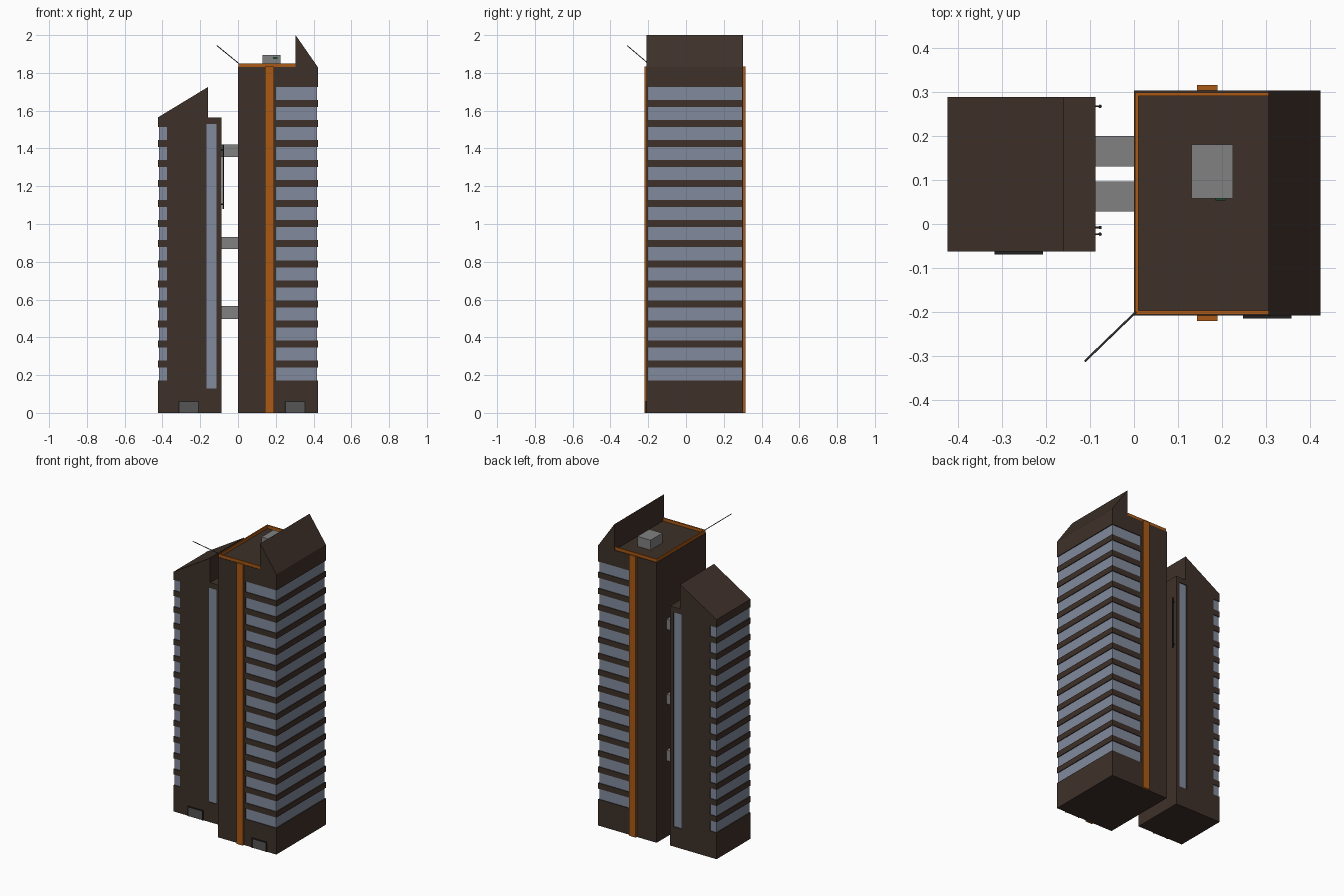
import bpy, bmesh
from mathutils import Vector

if "Cube" in bpy.data.objects:
    bpy.data.objects.remove(bpy.data.objects["Cube"])


def material(name, r, g, b):
    m = bpy.data.materials.new(name)
    m.diffuse_color = (r, g, b, 1)
    m.use_nodes = True
    m.node_tree.nodes["Principled BSDF"].inputs["Base Color"].default_value = m.diffuse_color
    return m


BROWN = material("brown_cladding", 0.048, 0.030, 0.022)
GLASS = material("window_glass", 0.22, 0.26, 0.34)
ORANGE = material("orange_trim", 0.40, 0.10, 0.008)
GREY = material("grey_metal", 0.22, 0.22, 0.22)
DARK = material("dark_metal", 0.015, 0.015, 0.015)
PANEL = material("door_panel", 0.09, 0.09, 0.09)
GREEN = material("dark_green", 0.01, 0.06, 0.03)


def finish(bm, name, mat):
    bmesh.ops.recalc_face_normals(bm, faces=bm.faces)
    me = bpy.data.meshes.new(name)
    bm.to_mesh(me)
    bm.free()
    ob = bpy.data.objects.new(name, me)
    bpy.context.collection.objects.link(ob)
    if mat:
        me.materials.append(mat)
    return ob


def add_prism(bm, pts, axis, lo, hi):
    """Extrude a 2D outline along y (points are x,z) or z (points are x,y)."""
    place = (lambda p: (p[0], lo, p[1])) if axis == 'y' else (lambda p: (p[0], p[1], lo))
    f = bm.faces.new([bm.verts.new(place(p)) for p in pts])
    ext = bmesh.ops.extrude_face_region(bm, geom=[f])
    d = Vector((0, hi - lo, 0)) if axis == 'y' else Vector((0, 0, hi - lo))
    bmesh.ops.translate(bm, vec=d, verts=[v for v in ext['geom'] if isinstance(v, bmesh.types.BMVert)])


def add_box(bm, x0, x1, y0, y1, z0, z1):
    add_prism(bm, [(x0, y0), (x1, y0), (x1, y1), (x0, y1)], 'z', z0, z1)


def boxes(name, mat, *dims):
    bm = bmesh.new()
    for d in dims:
        add_box(bm, *d)
    return finish(bm, name, mat)


def rod(name, mat, a, b, r, sides=8):
    a, b = Vector(a), Vector(b)
    bm = bmesh.new()
    bmesh.ops.create_cone(bm, cap_ends=True, segments=sides, radius1=r, radius2=r, depth=(b - a).length)
    rot = (b - a).to_track_quat('Z', 'Y')
    for v in bm.verts:
        v.co = rot @ v.co + (a + b) / 2
    return finish(bm, name, mat)


def u_bands(name, mat, x_in, x_edge, y0, y1, outer, inner, count):
    """Wrap-around bands on three sides; outer/inner are offsets from the wall."""
    s = 1 if x_edge > x_in else -1
    pts = [(x_in, y0 - outer), (x_edge + s * outer, y0 - outer), (x_edge + s * outer, y1 + outer),
           (x_in, y1 + outer), (x_in, y1 + inner), (x_edge + s * inner, y1 + inner),
           (x_edge + s * inner, y0 - inner), (x_in, y0 - inner)]
    bm = bmesh.new()
    for i in range(count):
        z = 0.172 + i * 0.106
        add_prism(bm, pts, 'z', z, z + 0.069)
    return finish(bm, name, mat)


def cut(body, cutter):
    mod = body.modifiers.new("recess", 'BOOLEAN')
    mod.operation, mod.solver, mod.object = 'DIFFERENCE', 'EXACT', cutter
    cutter.hide_render = True
    cutter.hide_viewport = True


def tower(name, outline, y0, y1, x_in, x_edge, count):
    bm = bmesh.new()
    add_prism(bm, outline, 'y', y0, y1)
    body = finish(bm, name, BROWN)
    cut(body, u_bands(name + "_band_cutter", None, x_in, x_edge, y0, y1, 0.05, -0.006, count))
    u_bands(name + "_windows", GLASS, x_in, x_edge, y0, y1, -0.005, -0.008, count)
    return body


# Tall tower with a wedge crest on its right side
RY0, RY1 = -0.208, 0.303
tower("tall_tower", [(0, 0), (0.423, 0), (0.423, 1.83), (0.305, 2), (0.305, 1.83), (0, 1.83)],
      RY0, RY1, 0.2, 0.423, 15)

# Short tower with a sloped crest on its left side
LY0, LY1 = -0.062, 0.288
short = tower("short_tower", [(-0.423, 0), (-0.087, 0), (-0.087, 1.565), (-0.159, 1.565),
                              (-0.159, 1.725), (-0.423, 1.565)], LY0, LY1, -0.375, -0.423, 13)

# Tall slot windows, front and back of the short tower
cut(short, boxes("slot_cutter", None,
                 (-0.168, -0.113, LY0 - 0.05, LY0 + 0.006, 0.13, 1.53),
                 (-0.168, -0.113, LY1 - 0.006, LY1 + 0.05, 0.13, 1.53)))
boxes("slot_windows", GLASS,
      (-0.168, -0.113, LY0 + 0.005, LY0 + 0.008, 0.13, 1.53),
      (-0.168, -0.113, LY1 - 0.008, LY1 - 0.005, 0.13, 1.53))

# Orange vertical strips and roof edge
boxes("orange_strips", ORANGE, (0.143, 0.19, RY0 - 0.012, RY0, 0, 1.835),
      (0.143, 0.19, RY1, RY1 + 0.012, 0, 1.835))
bm = bmesh.new()
add_prism(bm, [(0.305, -0.205), (0.002, -0.205), (0.002, 0.299), (0.305, 0.299), (0.305, 0.290),
               (0.010, 0.290), (0.010, -0.196), (0.305, -0.196)], 'z', 1.83, 1.85)
finish(bm, "roof_edge_trim", ORANGE)

# Roof hut with small fitting, and slanted roof pole
boxes("roof_hut", GREY, (0.13, 0.225, 0.058, 0.18, 1.83, 1.895))
boxes("hut_fitting", GREEN, (0.185, 0.208, 0.053, 0.058, 1.873, 1.883))
rod("roof_pole", PANEL, (0.004, -0.2, 1.85), (-0.111, -0.311, 1.944), 0.0025)

# Sky bridges: two side by side on three levels
for i, (z0, z1) in enumerate([(0.497, 0.567), (0.868, 0.932), (1.355, 1.422)]):
    boxes(f"sky_bridges_{i + 1}", GREY, (-0.087, 0, 0.028, 0.097, z0, z1), (-0.087, 0, 0.13, 0.2, z0, z1))

# Entrance doors: frame and panel
for name, x, y in (("tall", 0.302, RY0), ("short", -0.262, LY0)):
    a, b = x - 0.055, x + 0.055
    boxes(name + "_door_frame", DARK, (a, a + 0.006, y - 0.007, y, 0, 0.064),
          (b - 0.006, b, y - 0.007, y, 0, 0.064), (a, b, y - 0.007, y, 0.058, 0.064))
    boxes(name + "_door_panel", PANEL, (a + 0.006, b - 0.006, y - 0.003, y, 0, 0.058))

# Thin wall pipes on the inner side of the short tower
for i, y in enumerate((0.267, -0.008, -0.023)):
    rod(f"wall_pipe_{i + 1}", DARK, (-0.077, y, 1.08), (-0.077, y, 1.42), 0.004)
    boxes(f"pipe_brackets_{i + 1}", DARK, *[(-0.087, -0.077, y - 0.002, y + 0.002, z, z + 0.008)
                                            for z in (1.1, 1.39)])
